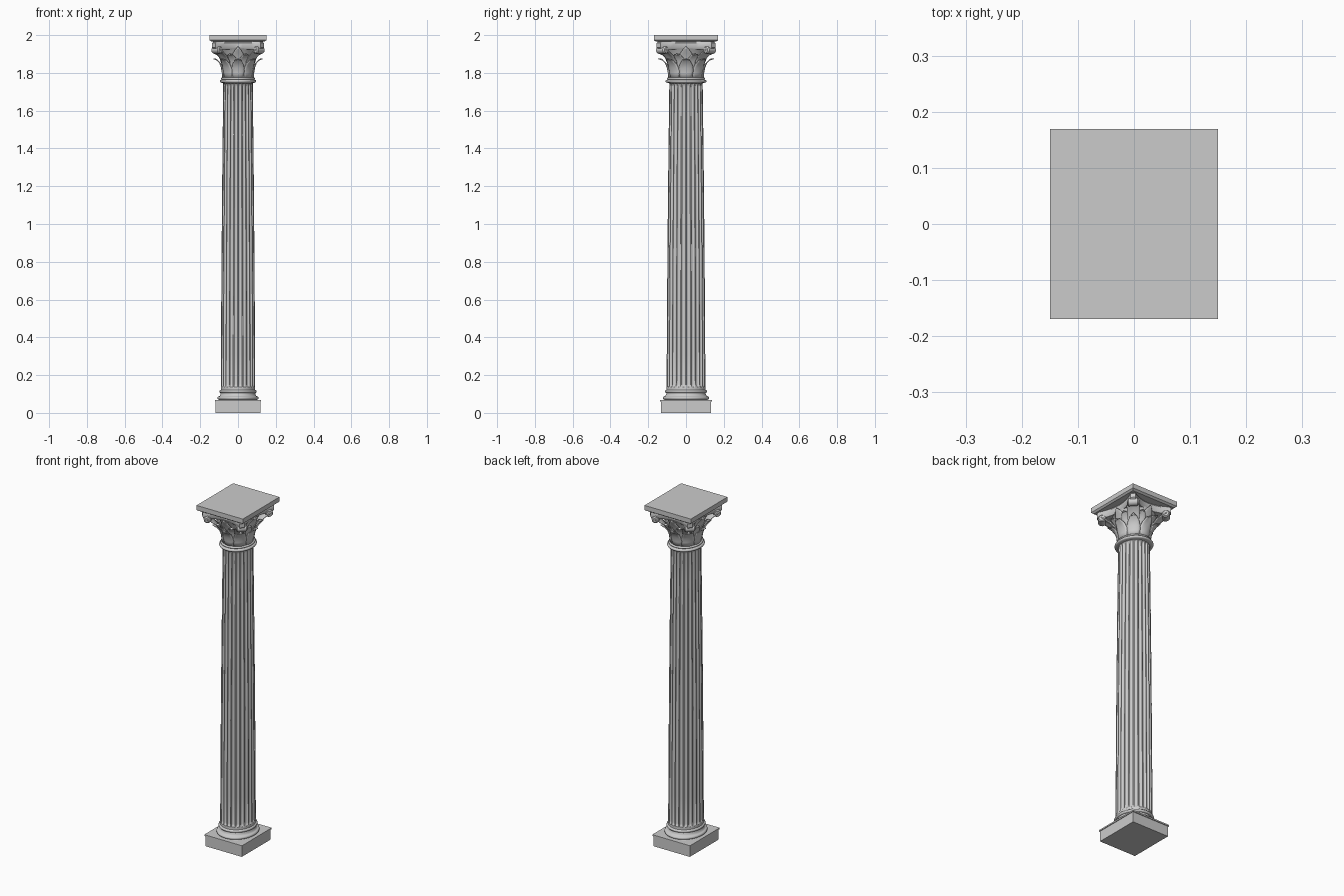
import bpy, bmesh
from math import sin, cos, pi, sqrt

cube = bpy.data.objects.get("Cube")
if cube:
    bpy.data.objects.remove(cube)

DEPTH = 1.13          # the column is slightly deeper than wide
stone = bpy.data.materials.new("grey stone")
stone.use_nodes = True
GREY = (0.6, 0.6, 0.6, 1)
stone.diffuse_color = GREY
stone.node_tree.nodes["Principled BSDF"].inputs["Base Color"].default_value = GREY
parts = []


def loft(name, rings, closed=True, thickness=0):
    """Skin a stack of equal-length point rows; closed rows get end caps."""
    bm = bmesh.new()
    rows = [[bm.verts.new((x, y * DEPTH, z)) for x, y, z in r] for r in rings]
    n = len(rows[0])
    for a, b in zip(rows, rows[1:]):
        for i in range(n if closed else n - 1):
            j = (i + 1) % n
            bm.faces.new((a[i], a[j], b[j], b[i]))
    if closed:
        bm.faces.new(rows[0][::-1])
        bm.faces.new(rows[-1])
    else:
        bmesh.ops.remove_doubles(bm, verts=bm.verts, dist=0.0002)
    bmesh.ops.recalc_face_normals(bm, faces=bm.faces)
    mesh = bpy.data.meshes.new(name)
    bm.to_mesh(mesh)
    bm.free()
    mesh.materials.append(stone)
    obj = bpy.data.objects.new(name, mesh)
    bpy.context.collection.objects.link(obj)
    if thickness:
        mod = obj.modifiers.new("thickness", 'SOLIDIFY')
        mod.thickness = thickness
        mod.offset = 0
    parts.append(obj)
    return obj


def lathe(name, profile, n=48):
    loft(name, [[(r * cos(2 * pi * i / n), r * sin(2 * pi * i / n), z)
                 for i in range(n)] for r, z in profile])


def block(name, levels):
    """Square block from (half width, height) levels."""
    loft(name, [[(-h, -h, z), (h, -h, z), (h, h, z), (-h, h, z)] for h, z in levels])


def torus_profile(r, z, half):
    return [(r + half * cos(a * pi / 8), z + half * sin(a * pi / 8)) for a in range(-4, 5)]


def leaf(name, angle, profile, keel=0.008):
    """Curling leaf from (radius, height, half width) stations with a raised rib."""
    rows = []
    for r, z, w in profile:
        row = []
        for k in range(-3, 4):
            u = k / 3
            side = u * w
            out = r - keel * u * u * w / 0.03
            row.append((out * cos(angle) - side * sin(angle),
                        out * sin(angle) + side * cos(angle),
                        z - 0.3 * abs(side) * (z > 1.8)))
        rows.append(row)
    loft(name, rows, closed=False, thickness=0.005)


# Base: plinth with a thin lip, then moulded rings
block("plinth", [(0.118, 0), (0.118, 0.06)])
block("plinth_lip", [(0.122, 0.06), (0.122, 0.068)])
lathe("base_moulding",
      [(0.105, 0.068)] + torus_profile(0.1, 0.079, 0.009)
      + [(0.097, 0.09), (0.093, 0.097), (0.092, 0.104)]
      + torus_profile(0.091, 0.114, 0.008) + [(0.091, 0.124), (0.089, 0.132)])

# Shaft: fluted, with a gentle swelling taper
FLUTES, STEPS = 24, 8


def shaft_ring(z, cut):
    t = (z - 0.125) / 1.63
    radius = 0.091 - 0.006 * t - 0.007 * t * t
    ring = []
    for i in range(FLUTES * STEPS):
        u = (i % STEPS) / (STEPS - 1) * 2 - 1          # position across one flute
        a = 2 * pi * (i // STEPS + 0.5 + u * 0.4) / FLUTES
        r = radius - cut * 0.0075 * sqrt(max(0, 1 - u * u))
        ring.append((r * cos(a), r * sin(a), z))
    return ring


heights = [(0.125, 0), (0.137, 0), (0.142, 0.6), (0.152, 1)]
heights += [(0.152 + 1.576 * k / 10, 1) for k in range(1, 11)]
heights += [(1.738, 0.6), (1.743, 0), (1.755, 0)]
loft("fluted_shaft", [shaft_ring(z, c) for z, c in heights])

# Neck rings and the bell of the capital
lathe("neck_ring", [(0.078, 1.745)] + torus_profile(0.088, 1.756, 0.008)
      + torus_profile(0.083, 1.77, 0.006) + [(0.075, 1.778)])
lathe("capital_bell", [(0.073, 1.765), (0.074, 1.81), (0.08, 1.86), (0.092, 1.9), (0.108, 1.93)])

# Leaves: lower row, staggered second row, and a tall leaf on each side
lower = [(0.081, 1.772, 0.026), (0.083, 1.80, 0.033), (0.088, 1.83, 0.034),
         (0.098, 1.856, 0.028), (0.113, 1.872, 0.018), (0.13, 1.875, 0)]
second = [(0.079, 1.772, 0.022), (0.081, 1.82, 0.03), (0.088, 1.86, 0.032),
          (0.1, 1.887, 0.026), (0.115, 1.9, 0.016), (0.13, 1.898, 0)]
tall = [(0.082, 1.84, 0.025), (0.092, 1.88, 0.036), (0.104, 1.908, 0.03),
        (0.114, 1.927, 0.016), (0.12, 1.94, 0)]
for k in range(8):
    leaf(f"lower_leaf_{k + 1}", k * pi / 4, lower)
    leaf(f"second_leaf_{k + 1}", (k + 0.5) * pi / 4, second)
for k in range(4):
    leaf(f"tall_leaf_{k + 1}", k * pi / 2, tall)

# Corner scrolls with the stalks that carry them
stalk = [(0.082, 1.83, 0.02), (0.095, 1.87, 0.028), (0.118, 1.898, 0.032),
         (0.145, 1.92, 0.032), (0.165, 1.932, 0.03)]
for k in range(4):
    a = (k + 0.5) * pi / 2
    leaf(f"scroll_stalk_{k + 1}", a, stalk, keel=0.004)
    rings = []
    for side, size in ((-0.028, 0.015), (-0.022, 0.02), (0.022, 0.02), (0.028, 0.015)):
        ring = []
        for i in range(16):
            q = 2 * pi * i / 16
            out = 0.157 + size * cos(q)
            ring.append((out * cos(a) - side * sin(a), out * sin(a) + side * cos(a),
                         1.921 + size * sin(q)))
        rings.append(ring)
    loft(f"corner_scroll_{k + 1}", rings)

# Abacus: concave-sided moulding under a plain square slab
outline = []
for k in range(4):
    c, s = cos(k * pi / 2), sin(k * pi / 2)
    for i in range(11):
        t = i / 5 - 1
        x, y = t * 0.12, -(0.104 + 0.034 * t * t)
        outline.append((x * c - y * s, x * s + y * c))
levels = [(0.94, 1.925), (1, 1.935), (1, 1.958), (0.96, 1.963), (0.96, 1.968)]
loft("concave_abacus", [[(x * f, y * f, z) for x, y in outline] for f, z in levels])
block("top_slab", [(0.14, 1.965), (0.15, 1.973), (0.15, 2.0)])

# Smooth the curves while keeping crisp edges
bpy.ops.object.select_all(action='DESELECT')
for obj in parts:
    obj.select_set(True)
bpy.context.view_layer.objects.active = parts[0]
bpy.ops.object.shade_smooth_by_angle(angle=0.6)
